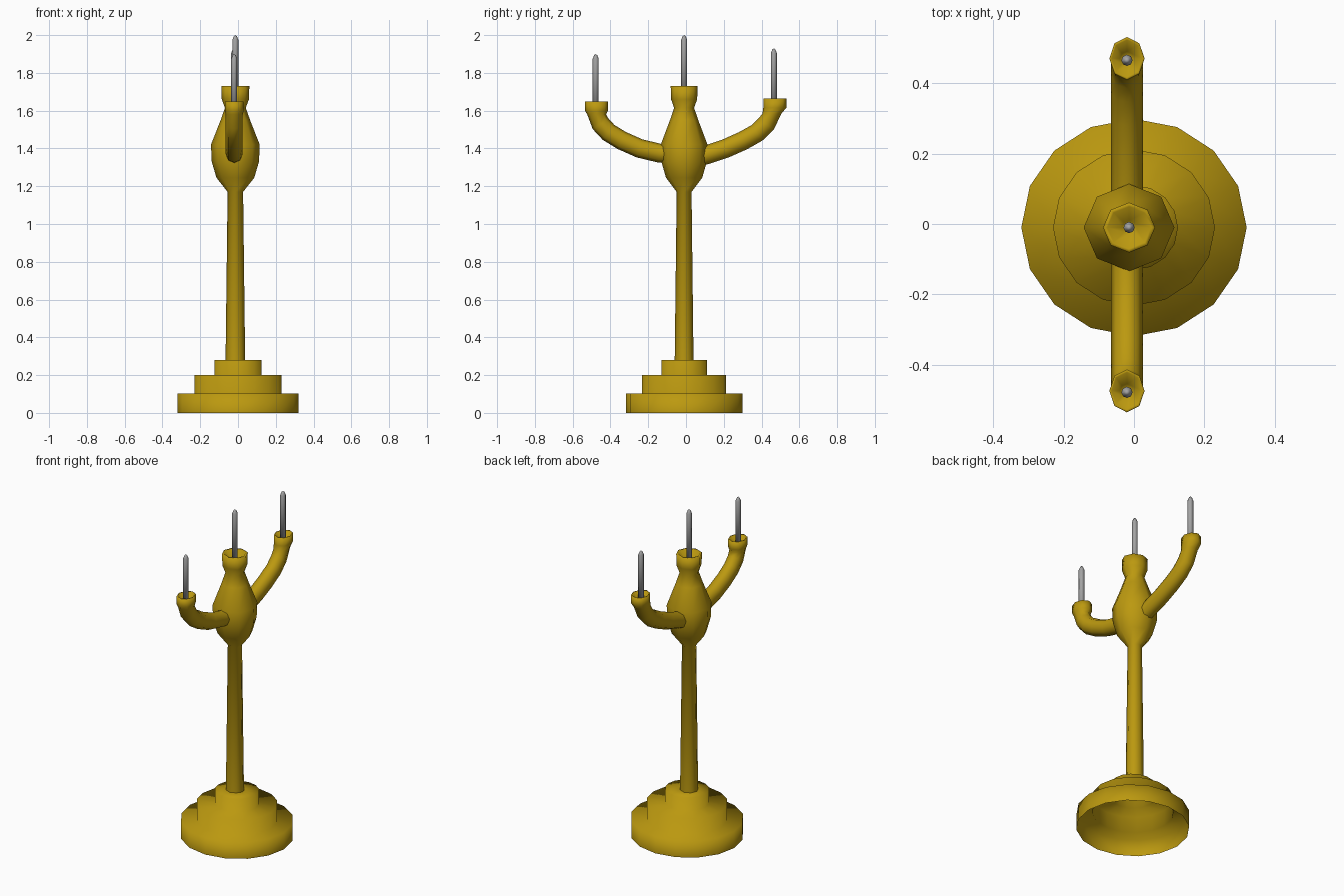
import bpy, bmesh, math
from mathutils import Vector

if "Cube" in bpy.data.objects:
    bpy.data.objects.remove(bpy.data.objects["Cube"])


def material(name, col):
    m = bpy.data.materials.new(name)
    m.diffuse_color = (*col, 1)
    m.use_nodes = True
    m.node_tree.nodes["Principled BSDF"].inputs["Base Color"].default_value = m.diffuse_color
    return m


GOLD = material("antique gold", (0.50, 0.318, 0.005))
GREY = material("candle grey", (0.37, 0.37, 0.37))


def skin(name, rings, mat):
    """Join rings of points into a smooth shell; a one-point ring is a tip."""
    bm = bmesh.new()
    loops = [[bm.verts.new(p) for p in r] for r in rings]
    for a, b in zip(loops, loops[1:]):
        n = max(len(a), len(b))
        for i in range(n):
            j = (i + 1) % n
            if len(b) == 1:
                bm.faces.new((a[i], a[j], b[0]))
            elif len(a) == 1:
                bm.faces.new((a[0], b[j], b[i]))
            else:
                bm.faces.new((a[i], a[j], b[j], b[i]))
    for f in bm.faces:
        f.smooth = True
    me = bpy.data.meshes.new(name)
    bm.to_mesh(me)
    bm.free()
    me.materials.append(mat)
    ob = bpy.data.objects.new(name, me)
    bpy.context.collection.objects.link(ob)
    return ob


def ring(c, rx, ry, n, tilt=0.0):
    """Ellipse around c; tilt turns its axis from +z towards +y."""
    if rx == 0:
        return [Vector(c)]
    pts = []
    for i in range(n):
        a = 2 * math.pi * i / n
        u, v = rx * math.cos(a), ry * math.sin(a)
        pts.append(Vector(c) + Vector((u, v * math.cos(tilt), -v * math.sin(tilt))))
    return pts


def lathe(name, profile, x, y, n, mat, squash=1.0):
    return skin(name, [ring((x, y, z), r, r * squash, n) for r, z in profile], mat)


def candle(name, x, y, z0, z1):
    lathe(name, [(0, z0), (0.016, z0), (0.016, z1 - 0.025), (0.008, z1 - 0.006), (0, z1)],
          x, y, 8, GREY)


# stepped base, open underneath
lathe("base", [(0.32, 0), (0.32, 0.102), (0.23, 0.102), (0.23, 0.2),
               (0.125, 0.2), (0.125, 0.28), (0.04, 0.28)], 0, -0.01, 16, GOLD, 0.965)

# stem, bulb and hollow centre cup
lathe("stem", [(0.052, 0.27), (0.041, 1.17), (0.1, 1.245), (0.125, 1.33), (0.129, 1.42),
               (0.078, 1.55), (0.055, 1.615), (0.072, 1.66), (0.074, 1.73),
               (0.062, 1.73), (0.02, 1.67), (0, 1.665)], -0.014, -0.01, 8, GOLD, 0.96)
candle("centre_candle", -0.014, -0.01, 1.665, 2.0)


def arm(side, path, cup_y, cup_low, cup_top, candle_y, candle_top):
    """Curved arm ending in a hollow cup with a candle."""
    x = -0.02
    pts = [Vector((x, y, z)) for y, z in path]
    rings = []
    for i, p in enumerate(pts):
        d = pts[min(i + 1, len(pts) - 1)] - pts[max(i - 1, 0)]
        tilt = 0 if i == len(pts) - 1 else math.atan2(d.y, d.z)
        rings.append(ring(p, 0.045, 0.05, 8, tilt))
    for rx, ry, z in ((0.05, 0.061, cup_low + 0.015), (0.05, 0.061, cup_top),
                      (0.044, 0.053, cup_top), (0.02, 0.02, cup_low + 0.01), (0, 0, cup_low)):
        rings.append(ring((x, cup_y, z), rx, ry, 8))
    skin(side + "_arm", rings, GOLD)
    candle(side + "_candle", x, candle_y, cup_low, candle_top)


arm("front", [(-0.07, 1.37), (-0.14, 1.375), (-0.245, 1.40), (-0.34, 1.442), (-0.41, 1.485),
              (-0.452, 1.53), (-0.473, 1.58)], -0.474, 1.585, 1.648, -0.478, 1.90)
arm("back", [(0.07, 1.355), (0.12, 1.37), (0.21, 1.40), (0.30, 1.44), (0.375, 1.482),
             (0.425, 1.53), (0.455, 1.585)], 0.47, 1.60, 1.664, 0.465, 1.93)
